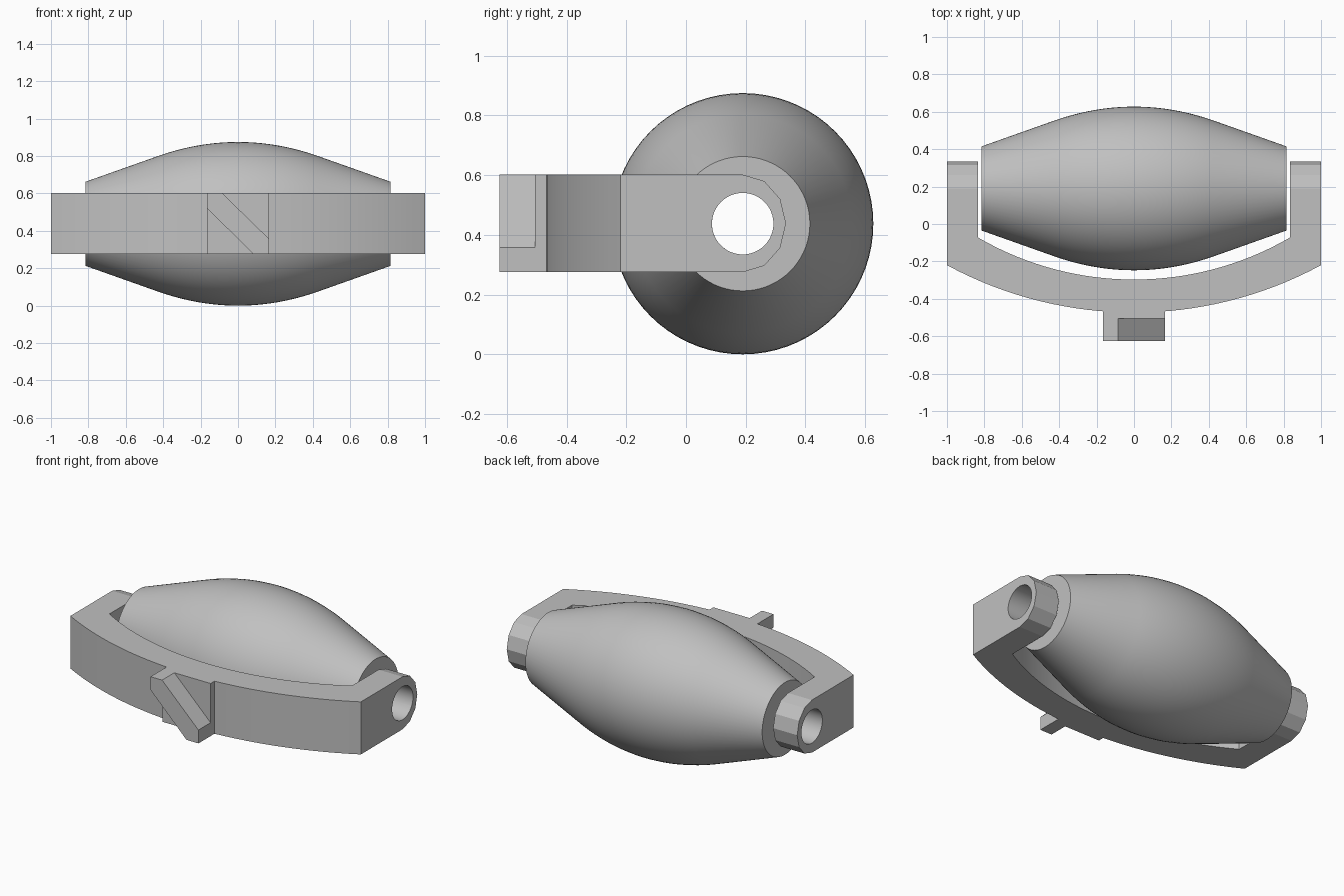
import bpy, bmesh, math
from mathutils import Vector

if "Cube" in bpy.data.objects:
    bpy.data.objects.remove(bpy.data.objects["Cube"])

AXIS_Y, AXIS_Z = 0.19, 0.4375      # roller axis runs along x
BORE = 0.103
Z0, Z1 = 0.275, 0.602              # bracket bottom and top

grey = bpy.data.materials.new("grey")
grey.diffuse_color = (0.53, 0.53, 0.53, 1)
grey.use_nodes = True
grey.node_tree.nodes["Principled BSDF"].inputs["Base Color"].default_value = grey.diffuse_color


def make_object(name, bm):
    bmesh.ops.recalc_face_normals(bm, faces=bm.faces)
    mesh = bpy.data.meshes.new(name)
    bm.to_mesh(mesh)
    bm.free()
    mesh.materials.append(grey)
    ob = bpy.data.objects.new(name, mesh)
    bpy.context.collection.objects.link(ob)
    return ob


def prism(name, points, depth):
    """Extrude a flat outline along a vector."""
    bm = bmesh.new()
    face = bm.faces.new([bm.verts.new(p) for p in points])
    ext = bmesh.ops.extrude_face_region(bm, geom=[face])
    verts = [v for v in ext["geom"] if isinstance(v, bmesh.types.BMVert)]
    bmesh.ops.translate(bm, verts=verts, vec=Vector(depth))
    return make_object(name, bm)


def activate(ob):
    bpy.ops.object.select_all(action='DESELECT')
    ob.select_set(True)
    bpy.context.view_layer.objects.active = ob


def smooth(ob, degrees):
    activate(ob)
    bpy.ops.object.shade_smooth_by_angle(angle=math.radians(degrees))


def cut(ob, cutter, operation):
    activate(ob)
    mod = ob.modifiers.new("cut", 'BOOLEAN')
    mod.object, mod.operation, mod.solver = cutter, operation, 'EXACT'
    bpy.ops.object.modifier_apply(modifier=mod.name)
    bpy.data.objects.remove(cutter)


def bow(half, low, radius, n=32):
    """Points of a shallow arc from -half to +half."""
    xs = [half * (2 * i / n - 1) for i in range(n + 1)]
    return [(x, low + radius - math.sqrt(radius ** 2 - x * x)) for x in xs]


# Roller: barrel profile with a bore, revolved about the axis
N = 24
profile = [(-0.815, BORE), (-0.815, 0.225)]
for i in range(N + 1):
    x = 0.42 * (2 * i / N - 1)
    profile.append((x, 0.4375 - 0.0725 * (x / 0.42) ** 2))
profile += [(0.815, 0.225), (0.815, BORE)]
bm = bmesh.new()
SEG = 72
rings = []
for s in range(SEG):
    a = math.tau * s / SEG
    rings.append([bm.verts.new((x, AXIS_Y + r * math.cos(a), AXIS_Z + r * math.sin(a)))
                  for x, r in profile])
P = len(profile)
for s in range(SEG):
    a, b = rings[s], rings[(s + 1) % SEG]
    for j in range(P):
        k = (j + 1) % P
        bm.faces.new((a[j], a[k], b[k], b[j]))
smooth(make_object("roller", bm), 30)

# Bracket: curved yoke with two arms
outline = [(-1, 0.5)] + bow(1, -0.4735, 2.1) + [(1, 0.5), (0.835, 0.5)]
outline += bow(0.835, -0.297, 1.66)[::-1] + [(-0.835, 0.5)]
bracket = prism("bracket", [(x, y, 0.1) for x, y in outline], (0, 0, 0.7))

# Side outline gives the arms their faceted round ends
mid, half = (Z0 + Z1) / 2, (Z1 - Z0) / 2
side = [(-0.8, Z1), (-0.8, Z0)]
for i in range(7):
    a = math.radians(-90 + 30 * i)
    side.append((AXIS_Y + 0.145 * math.cos(a), mid + half * math.sin(a)))
side_cutter = prism("side_cutter", [(-1.2, y, z) for y, z in side], (2.4, 0, 0))
cut(bracket, side_cutter, 'INTERSECT')

# Axle holes through both arms
circle = [(-1.2, AXIS_Y + BORE * math.cos(math.tau * i / 48),
           AXIS_Z + BORE * math.sin(math.tau * i / 48)) for i in range(48)]
cut(bracket, prism("bore_cutter", circle, (2.4, 0, 0)), 'DIFFERENCE')
smooth(bracket, 15)

# Square mounting pad on the front of the bracket
W = 0.165
pad = [(-W, Z0), (W, Z0), (W, Z1), (-W, Z1)]
prism("mounting_pad", [(x, -0.505, z) for x, z in pad], (0, 0.1, 0))

# Diagonal rib across the pad
rib = [(-W, Z1), (-0.085, Z1), (W, 0.358), (W, Z0), (0.083, Z0), (-W, 0.52)]
prism("diagonal_rib", [(x, -0.625, z) for x, z in rib], (0, 0.125, 0))
